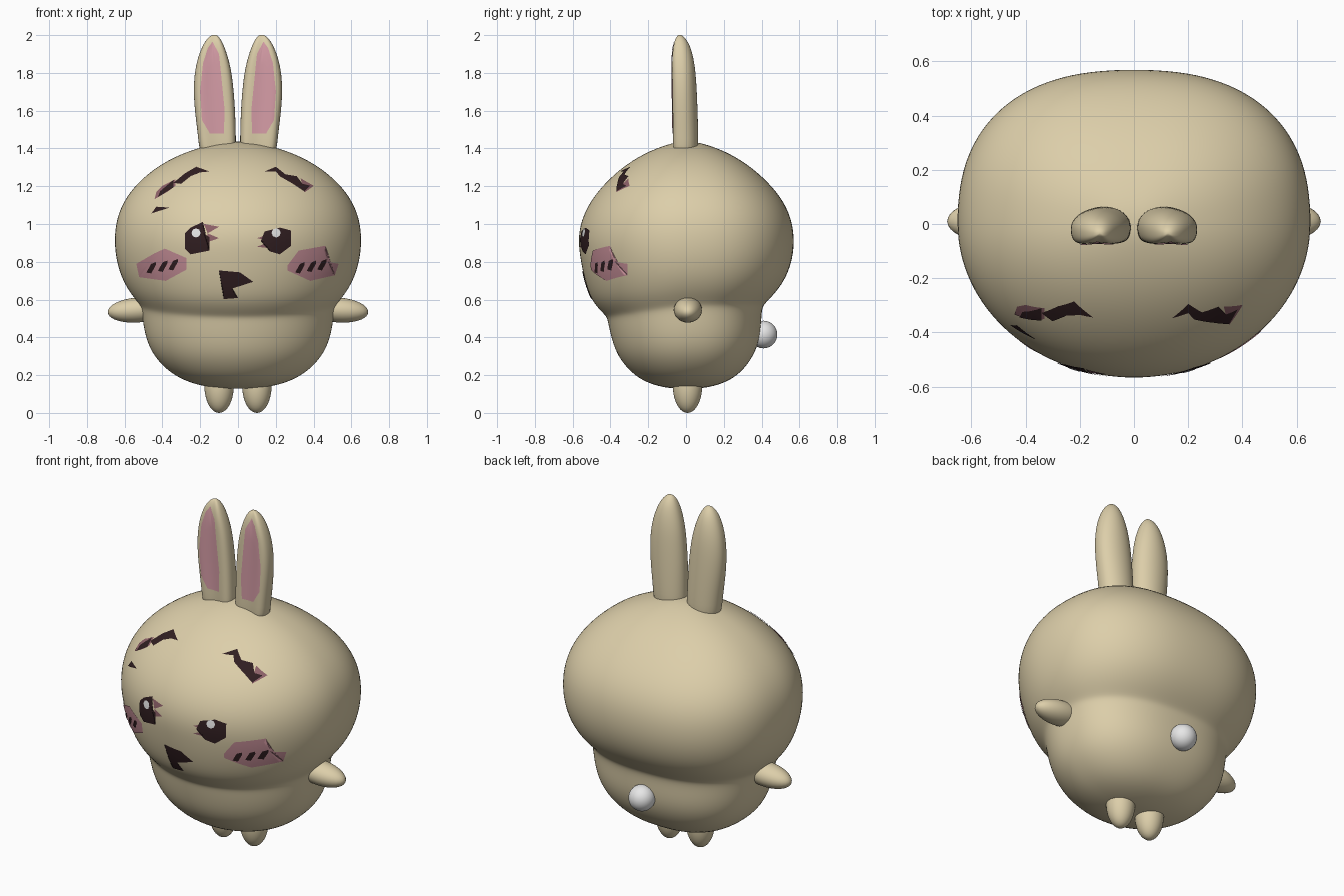
import bpy, bmesh, math
from mathutils import Vector
from mathutils.bvhtree import BVHTree

cube = bpy.data.objects.get("Cube")
if cube:
    bpy.data.objects.remove(cube, do_unlink=True)


def material(name, r, g, b):
    mat = bpy.data.materials.new(name)
    mat.use_nodes = True
    mat.diffuse_color = (r, g, b, 1)
    shader = mat.node_tree.nodes["Principled BSDF"]
    shader.inputs["Base Color"].default_value = (r, g, b, 1)
    shader.inputs["Roughness"].default_value = 0.8
    return mat


CREAM = material("cream", 0.72, 0.62, 0.40)
PINK = material("ear pink", 0.68, 0.34, 0.39)
BLUSH = material("blush pink", 0.56, 0.27, 0.31)
MAUVE = material("mauve", 0.27, 0.12, 0.14)
DARK = material("dark brown", 0.030, 0.013, 0.015)
WHITE = material("white", 0.8, 0.8, 0.8)


def finish(bm, name, mat, subdivide=0):
    bmesh.ops.recalc_face_normals(bm, faces=bm.faces)
    mesh = bpy.data.meshes.new(name)
    bm.to_mesh(mesh)
    bm.free()
    mesh.materials.append(mat)
    for face in mesh.polygons:
        face.use_smooth = True
    obj = bpy.data.objects.new(name, mesh)
    bpy.context.collection.objects.link(obj)
    if subdivide:
        mod = obj.modifiers.new("smooth", "SUBSURF")
        mod.levels = mod.render_levels = subdivide
    return obj


def power(value, exponent):
    return math.copysign(abs(value) ** exponent, value)


def loft(name, rings, front_n, back_n, dent=0.0, segments=32):
    """Rings are (z, centre x, half width, front y, back y, front sag)."""
    bm = bmesh.new()
    loops = []
    for z, cx, half, front, back, sag in rings:
        loop = []
        mid = (front + back) / 2 if dent else 0
        for i in range(segments):
            a = math.tau * i / segments
            c, s = math.cos(a), math.sin(a)
            e = 2 / (front_n if s < 0 else back_n)
            u = power(c, e)
            y = mid + abs(power(s, e)) * ((front if s < 0 else back) - mid)
            if s < 0:
                y += dent * (1 - u * u) ** 2 * min(1, half / 0.1)
            loop.append(bm.verts.new((cx + half * u, y, z - sag * max(0, -s))))
        loops.append(loop)
    for low, high in zip(loops, loops[1:]):
        for i in range(segments):
            j = (i + 1) % segments
            bm.faces.new((low[i], low[j], high[j], high[i]))
    bm.faces.new(loops[0])
    bm.faces.new(loops[-1])
    return finish(bm, name, CREAM, 2)


def ellipsoid(name, centre, radii, mat, tilt=0.0):
    bm = bmesh.new()
    bmesh.ops.create_uvsphere(bm, u_segments=32, v_segments=20, radius=1)
    for v in bm.verts:
        v.co = Vector(a * b for a, b in zip(v.co, radii))
    obj = finish(bm, name, mat)
    obj.location = centre
    obj.rotation_euler.y = tilt
    return obj


def surface(obj):
    return BVHTree.FromObject(obj, bpy.context.evaluated_depsgraph_get())


def decal(name, tree, outline, mat, lift=0.004):
    """Thin painted patch laid on the front of a surface."""
    bm = bmesh.new()
    bm.faces.new([bm.verts.new((x, 0, z)) for x, z in outline])
    bmesh.ops.triangulate(bm, faces=bm.faces)
    bmesh.ops.subdivide_edges(bm, edges=bm.edges, cuts=7, use_grid_fill=True)
    for v in bm.verts:
        hit, normal, _, _ = tree.ray_cast(Vector((v.co.x, -2, v.co.z)), Vector((0, 1, 0)))
        if hit:
            v.co = hit + normal * lift
    bmesh.ops.recalc_face_normals(bm, faces=bm.faces)
    if sum(f.normal.y * f.calc_area() for f in bm.faces) > 0:
        bmesh.ops.reverse_faces(bm, faces=bm.faces)
    mesh = bpy.data.meshes.new(name)
    bm.to_mesh(mesh)
    bm.free()
    mesh.materials.append(mat)
    mesh.shade_smooth()
    bpy.context.collection.objects.link(bpy.data.objects.new(name, mesh))


# Head and body in one skin, with a crease at the neck
profile = [
    (.128, .06, .05, .05, 0), (.135, .15, .12, .12, 0), (.16, .26, .21, .21, 0),
    (.21, .36, .29, .29, 0), (.3, .45, .365, .36, 0), (.4, .492, .398, .395, 0),
    (.5, .508, .415, .4, .02), (.56, .515, .422, .405, .05), (.585, .53, .45, .425, .05),
    (.64, .577, .507, .48, .04), (.72, .622, .542, .535, .01), (.82, .65, .563, .568, 0),
    (.92, .658, .575, .576, 0), (1.02, .648, .558, .563, 0), (1.12, .61, .51, .52, 0),
    (1.22, .535, .43, .44, 0), (1.32, .41, .315, .325, 0), (1.39, .26, .19, .2, 0),
    (1.43, .1, .07, .08, 0), (1.436, .03, .02, .02, 0)]
body = loft("head_and_body", [(z, 0, w, -f, b, s) for z, w, f, b, s in profile], 2, 2.4)

# Ears, arms and feet on both sides
ear_profile = [
    (1.33, .105, .095, -.085, .065), (1.45, .11, .1, -.088, .066), (1.6, .122, .108, -.09, .062),
    (1.72, .13, .107, -.092, .057), (1.82, .132, .096, -.092, .05), (1.9, .132, .075, -.088, .036),
    (1.96, .13, .05, -.075, .015), (1.993, .127, .025, -.055, -.012), (2.002, .126, .008, -.04, -.028)]
inner_ear = [
    (.135, 1.965), (.1, 1.9), (.085, 1.75), (.07, 1.6), (.075, 1.48), (.15, 1.48),
    (.19, 1.55), (.2, 1.7), (.185, 1.85), (.16, 1.93)]
for side, label in ((1, "left"), (-1, "right")):
    ear = loft(label + "_ear", [(z, side * x, w, f, b, 0) for z, x, w, f, b in ear_profile],
               2.6, 2, dent=.025, segments=24)
    decal(label + "_inner_ear", surface(ear), [(side * x, z) for x, z in inner_ear], PINK)
    ellipsoid(label + "_arm", (side * .53, .01, .545), (.16, .075, .066), CREAM, side * .08)
    ellipsoid(label + "_foot", (side * .1, .008, .145), (.078, .078, .145), CREAM)

# Tail
ellipsoid("tail", (0, .41, .415), (.073, .073, .073), WHITE)

# Brows
skin = surface(body)
decal("right_brow_arc", skin, [(-.15, 1.275), (-.22, 1.3), (-.28, 1.265), (-.34, 1.215),
                               (-.3, 1.21), (-.25, 1.25), (-.2, 1.27)], DARK)
decal("right_brow_end", skin, [(-.43, 1.17), (-.4, 1.2), (-.33, 1.235), (-.33, 1.2),
                               (-.37, 1.17), (-.44, 1.13)], MAUVE, .003)
decal("right_brow_mark", skin, [(-.41, 1.17), (-.34, 1.23), (-.34, 1.19), (-.42, 1.14)], DARK, .005)
decal("right_brow_spot", skin, [(-.455, 1.055), (-.43, 1.09), (-.36, 1.085)], DARK)
decal("left_brow_arc", skin, [(.14, 1.275), (.2, 1.3), (.25, 1.26), (.31, 1.25), (.34, 1.21),
                              (.38, 1.2), (.35, 1.17), (.29, 1.21), (.22, 1.25), (.2, 1.275)], DARK)
decal("left_brow_end", skin, [(.33, 1.24), (.4, 1.2), (.35, 1.165)], MAUVE, .003)

# Eyes with lashes and highlights
decal("right_eye", skin, [(-.28, .95), (-.25, .98), (-.185, 1.01), (-.18, .95), (-.15, .93),
                          (-.15, .86), (-.25, .84), (-.28, .87)], DARK)
decal("left_eye", skin, [(.14, .96), (.22, .98), (.28, .965), (.28, .885), (.22, .84),
                         (.17, .855), (.17, .9), (.12, .91)], DARK)
lashes = {"right_upper": [(-.18, 1.0), (-.1, .985), (-.16, .95)],
          "right_lower": [(-.16, .95), (-.1, .925), (-.16, .905)],
          "left_upper": [(.18, .95), (.1, .925), (.16, .91)],
          "left_lower": [(.18, .91), (.1, .88), (.18, .87)]}
for label, outline in lashes.items():
    decal(label + "_lash", skin, outline, MAUVE, .003)
for x, label in ((-.22, "right"), (.2, "left")):
    ring = [(x + .024 * math.cos(math.tau * i / 8), .952 + .024 * math.sin(math.tau * i / 8))
            for i in range(8)]
    decal(label + "_eye_highlight", skin, ring, WHITE, .007)

# Cheeks with slanted strokes
decal("right_cheek", skin, [(-.535, .79), (-.44, .845), (-.385, .87), (-.27, .82),
                            (-.27, .76), (-.38, .7), (-.52, .72)], BLUSH)
decal("left_cheek", skin, [(.26, .78), (.32, .86), (.46, .885), (.475, .8), (.53, .79),
                           (.51, .73), (.38, .7), (.26, .755)], BLUSH)
for label, xs in (("right", (-.45, -.39, -.335)), ("left", (.33, .39, .445))):
    for i, x in enumerate(xs):
        z = .77 + i * .008
        stroke = [(x - .03, z - .025), (x - .005, z - .03), (x + .02, z + .015),
                  (x + .02, z + .03), (x - .005, z + .02)]
        decal(f"{label}_cheek_stroke_{i + 1}", skin, stroke, DARK, .007)

# Mouth
decal("mouth", skin, [(-.1, .755), (.01, .745), (.08, .695), (-.03, .66), (-.06, .64),
                      (0, .61), (-.075, .605), (-.075, .69)], DARK)
